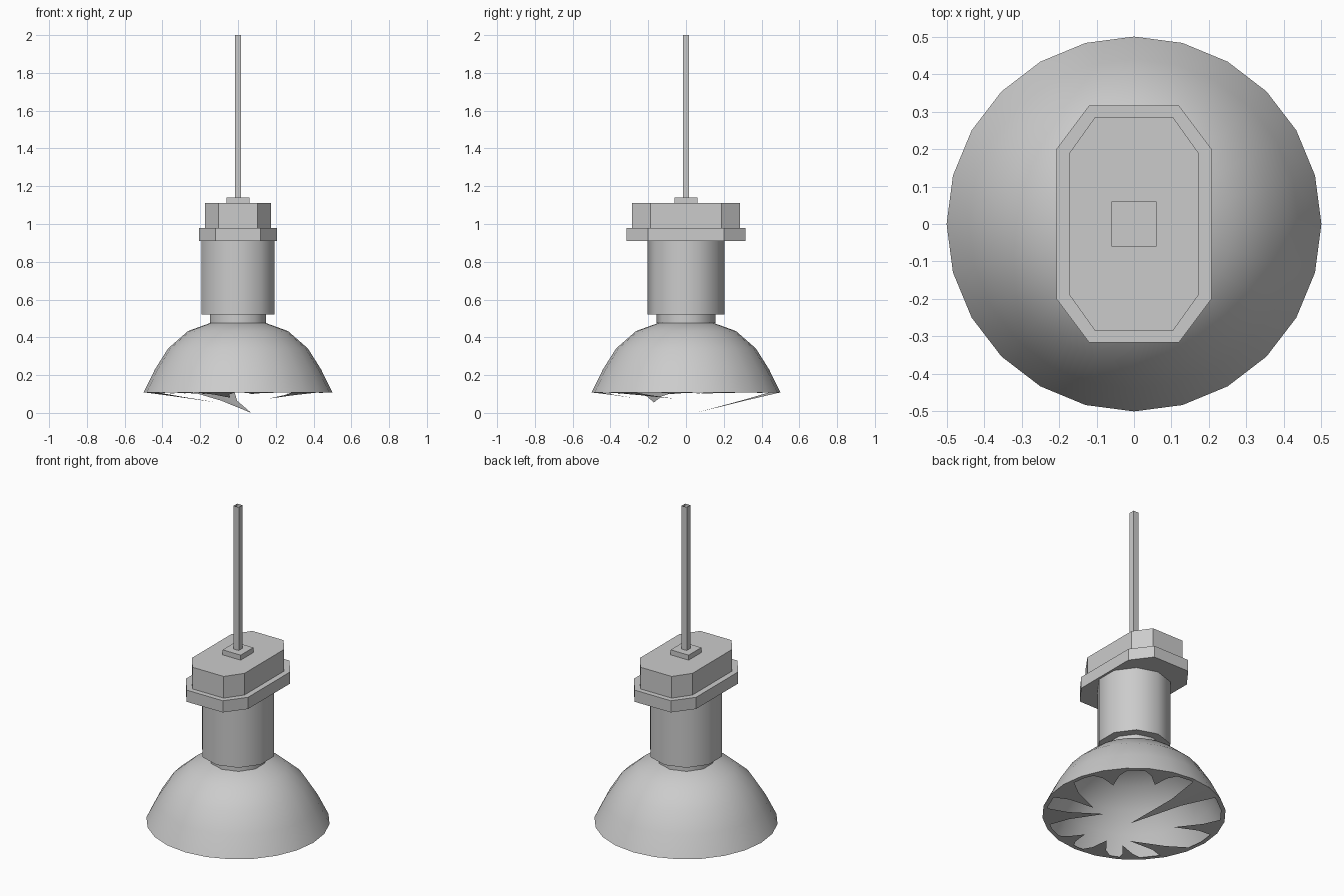
import bpy, bmesh, math
from mathutils import Vector

cube = bpy.data.objects.get("Cube")
if cube:
    bpy.data.objects.remove(cube, do_unlink=True)

grey = bpy.data.materials.new("light grey")
grey.use_nodes = True
colour = (0.6, 0.6, 0.6, 1)
grey.diffuse_color = colour
grey.node_tree.nodes["Principled BSDF"].inputs["Base Color"].default_value = colour

DOME_SIDES = 24
RIM_RADIUS, RIM_Z = 0.5, 0.108


def finish(name, bm, smooth=False):
    mesh = bpy.data.meshes.new(name)
    bm.to_mesh(mesh)
    bm.free()
    mesh.materials.append(grey)
    obj = bpy.data.objects.new(name, mesh)
    bpy.context.collection.objects.link(obj)
    if smooth:
        bpy.ops.object.select_all(action="DESELECT")
        obj.select_set(True)
        bpy.context.view_layer.objects.active = obj
        bpy.ops.object.shade_smooth_by_angle(angle=math.radians(40))
    return obj


def polar(radius, angle, z):
    return Vector((radius * math.cos(angle), radius * math.sin(angle), z))


def ring(radius, sides, z, start=0):
    return [polar(radius, start + math.tau * i / sides, z) for i in range(sides)]


def loft(name, rings, cap_low=True, cap_high=True, smooth=False):
    """Skin a stack of equal-sized loops, listed from low to high."""
    bm = bmesh.new()
    loops = [[bm.verts.new(p) for p in r] for r in rings]
    for low, high in zip(loops, loops[1:]):
        for i in range(len(low)):
            j = (i + 1) % len(low)
            bm.faces.new((low[i], low[j], high[j], high[i]))
    if cap_low:
        bm.faces.new(loops[0][::-1])
    if cap_high:
        bm.faces.new(loops[-1])
    return finish(name, bm, smooth)


def prism(name, outline, low, high, **options):
    return loft(name, [[Vector((x, y, z)) for x, y in outline] for z in (low, high)], **options)


def square(h):
    return [(-h, -h), (h, -h), (h, h), (-h, h)]


def chamfered(x, y, inner_x, inner_y):
    half = [(x, -inner_y), (x, inner_y), (inner_x, y), (-inner_x, y)]
    return half + [(-a, -b) for a, b in half]


# Domed shade, open underneath
profile = [(RIM_RADIUS, RIM_Z), (0.44, 0.23), (0.37, 0.341), (0.265, 0.433), (0.13, 0.482)]
loft("shade", [ring(r, DOME_SIDES, z) for r, z in profile], cap_low=False, smooth=True)

# Ten-sided neck and lamp holder
for name, radius, low, high in (("neck", 0.155, 0.475, 0.52), ("holder_body", 0.204, 0.52, 0.91)):
    loft(name, [ring(radius, 10, z, math.pi / 2) for z in (low, high)], smooth=True)

# Chamfered flange and cap
prism("flange", chamfered(0.207, 0.316, 0.12, 0.2), 0.91, 0.98)
prism("cap", chamfered(0.174, 0.285, 0.104, 0.187), 0.98, 1.11)

# Collar and open square rod
prism("collar", square(0.06), 1.11, 1.14)
prism("rod", square(0.017), 1.14, 2, cap_low=False, cap_high=False)

# Jagged glass left around the rim: first and last angle in degrees, then the tip
shards = [
    (92, 118, (0.07, 0.05, 0)),
    (-55, -32, (0.16, -0.06, 0.075)),
    (188, 212, (-0.11, -0.17, 0.055)),
    (-18, 8, (0.22, -0.08, 0.1)),
    (20, 48, (0.29, 0.17, 0.105)),
    (55, 82, (0.12, 0.32, 0.105)),
    (146, 169, (-0.25, 0.04, 0.1)),
    (244, 268, (-0.04, -0.28, 0.08)),
    (272, 292, (0.07, -0.33, 0.1)),
    (224, 240, (-0.16, -0.29, 0.1)),
]


def rim_point(degrees):
    """Point on the straight-sided rim at this angle."""
    step = math.tau / DOME_SIDES
    off = math.radians(degrees) % step - step / 2
    radius = RIM_RADIUS * math.cos(step / 2) / math.cos(off)
    return polar(radius, math.radians(degrees), RIM_Z)


bm = bmesh.new()
for first, last, tip in shards:
    tip = Vector(tip)
    stops = [first] + [a for a in range(-60, 361, 15) if first < a < last] + [last]
    base = [rim_point(a) for a in stops]
    # Narrowed middle gives each splinter a bent, concave outline
    waist = [p.lerp(tip, 0.4).lerp((base[0] + base[-1]) / 2 * 0.6 + tip * 0.4, 0.35) for p in base]
    outer = [bm.verts.new(p) for p in base]
    inner = [bm.verts.new(p) for p in waist]
    point = bm.verts.new(tip)
    for i in range(len(base) - 1):
        bm.faces.new((outer[i], inner[i], inner[i + 1], outer[i + 1]))
        bm.faces.new((inner[i], point, inner[i + 1]))
# Thin rim strip joining the splinters
for i in range(DOME_SIDES):
    a, b = (rim_point(360 / DOME_SIDES * k) for k in (i, i + 1))
    c, d = b * 0.95, a * 0.95
    c.z = d.z = RIM_Z
    bm.faces.new([bm.verts.new(p) for p in (a, d, c, b)])
finish("broken_glass", bm)
